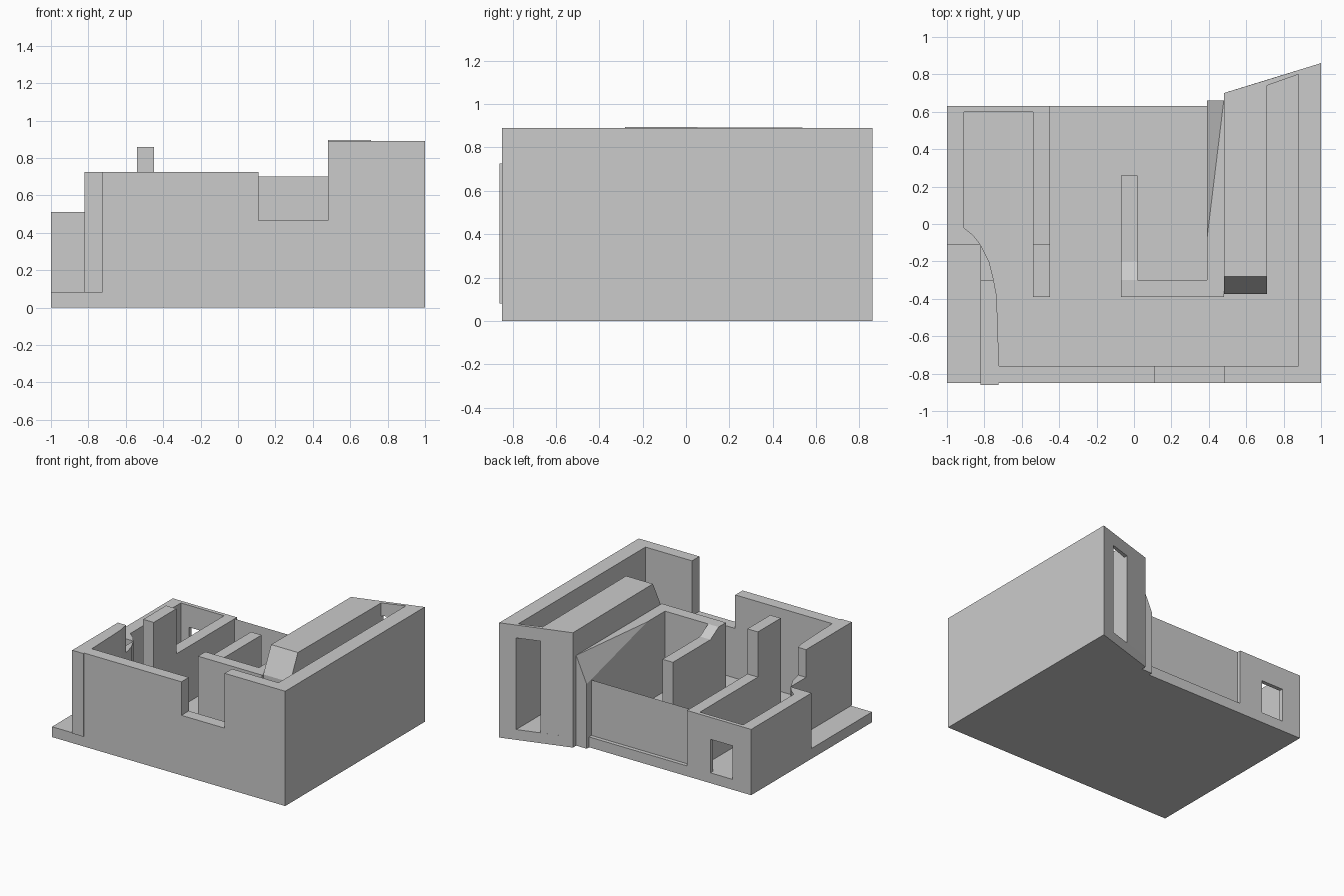
import bpy, bmesh

if "Cube" in bpy.data.objects:
    bpy.data.objects.remove(bpy.data.objects["Cube"])

FLOOR = 0.08


def finish(bm, name):
    bmesh.ops.recalc_face_normals(bm, faces=bm.faces)
    me = bpy.data.meshes.new(name)
    bm.to_mesh(me)
    bm.free()
    ob = bpy.data.objects.new(name, me)
    bpy.context.collection.objects.link(ob)
    return ob


def prism(name, pts, tops, z0=FLOOR, split=None):
    """Plan outline raised from z0 to one top height or a height per corner."""
    n = len(pts)
    if not isinstance(tops, (list, tuple)):
        tops = [tops] * n
    bm = bmesh.new()
    lo = [bm.verts.new((x, y, z0)) for x, y in pts]
    hi = [bm.verts.new((x, y, t)) for (x, y), t in zip(pts, tops)]
    bm.faces.new(lo)
    top = bm.faces.new(hi)
    for i in range(n):
        j = (i + 1) % n
        bm.faces.new((lo[i], lo[j], hi[j], hi[i]))
    if split:
        bmesh.utils.face_split(top, hi[split[0]], hi[split[1]])
    return finish(bm, name)


def elevation(name, prof, a, b, axis="y"):
    """Profile in elevation extruded along y (xz profile) or x (yz profile)."""
    bm = bmesh.new()
    rings = []
    for d in (a, b):
        rings.append([bm.verts.new((u, d, z) if axis == "y" else (d, u, z))
                      for u, z in prof])
    for r in rings:
        bm.faces.new(r)
    n = len(prof)
    for i in range(n):
        j = (i + 1) % n
        bm.faces.new((rings[0][i], rings[0][j], rings[1][j], rings[1][i]))
    return finish(bm, name)


def rect(x0, x1, y0, y1):
    return [(x0, y0), (x1, y0), (x1, y1), (x0, y1)]


# Floor slab following the outer outline
prism("floor_slab", [(-1, -.85), (1, -.85), (1, .86), (.48, .70), (.48, .66),
                     (.39, .66), (.39, .63), (-1, .63)], FLOOR, 0)

# Front wall with the window notch
elevation("front_wall", [(-.725, FLOOR), (1, FLOOR), (1, .89), (.48, .89),
                         (.48, .465), (.11, .465), (.11, .725), (-.725, .725)],
          -.85, -.76)

# Right wall, up to the slanted back edge
prism("right_wall", [(.88, -.76), (1, -.76), (1, .86), (.88, .823)], .89)

# Thick block beside the corridor, with a slanted front end
prism("corridor_block", [(.48, -.28), (.71, -.28), (.71, .77), (.48, .70)],
      [.895, .895, .89, .89])
elevation("block_front_end", [(-.375, FLOOR), (-.28, FLOOR), (-.28, .895),
                              (-.375, .70)], .48, .71, "x")

# Lintel above the back doorway
prism("door_lintel", [(.71, .74), (.88, .80), (.88, .823), (.71, .77)], .89, .79)

# Curved left wall: tall part, then low part
prism("left_wall_tall", [(-.82, -.86), (-.725, -.86), (-.72, -.82), (-.73, -.5),
                         (-.735, -.38), (-.75, -.3), (-.82, -.3)], .725)
prism("left_wall_low", [(-.82, -.3), (-.75, -.3), (-.775, -.2), (-.82, -.11)], .51)

# Left room walls
prism("left_room_wall", [(-1, -.11), (-.82, -.11), (-.86, -.06), (-.91, -.02),
                         (-.91, .63), (-1, .63)], .51)
elevation("left_room_back_wall", [(-.91, FLOOR), (-.84, FLOOR), (-.84, .34),
                                  (-.65, .34), (-.65, FLOOR), (-.54, FLOOR),
                                  (-.54, .51), (-.91, .51)], .60, .63)
prism("left_room_partition", rect(-.54, -.45, -.11, .63), .51)
prism("partition_post", rect(-.54, -.45, -.39, -.11), .86)

# Middle partition, stepping up to the cross wall
elevation("middle_partition", [(-.30, FLOOR), (.26, FLOOR), (.26, .64),
                               (-.20, .64), (-.30, .70)], -.07, .02, "x")
prism("cross_wall", rect(-.07, .48, -.39, -.30), .70)

# Right partition whose back outer corner drops to the low wall
prism("right_partition_front", rect(.39, .48, -.30, -.08), .70)
prism("right_partition_back", [(.39, -.08), (.48, -.08), (.48, .66), (.39, .66)],
      [.70, .70, .70, .50], split=(0, 2))

# Thin back screen between the partitions
bm = bmesh.new()
bm.faces.new([bm.verts.new(p) for p in ((-.45, .60, FLOOR), (.39, .60, FLOOR),
                                        (.39, .60, .51), (-.45, .60, .51))])
finish(bm, "back_screen")
